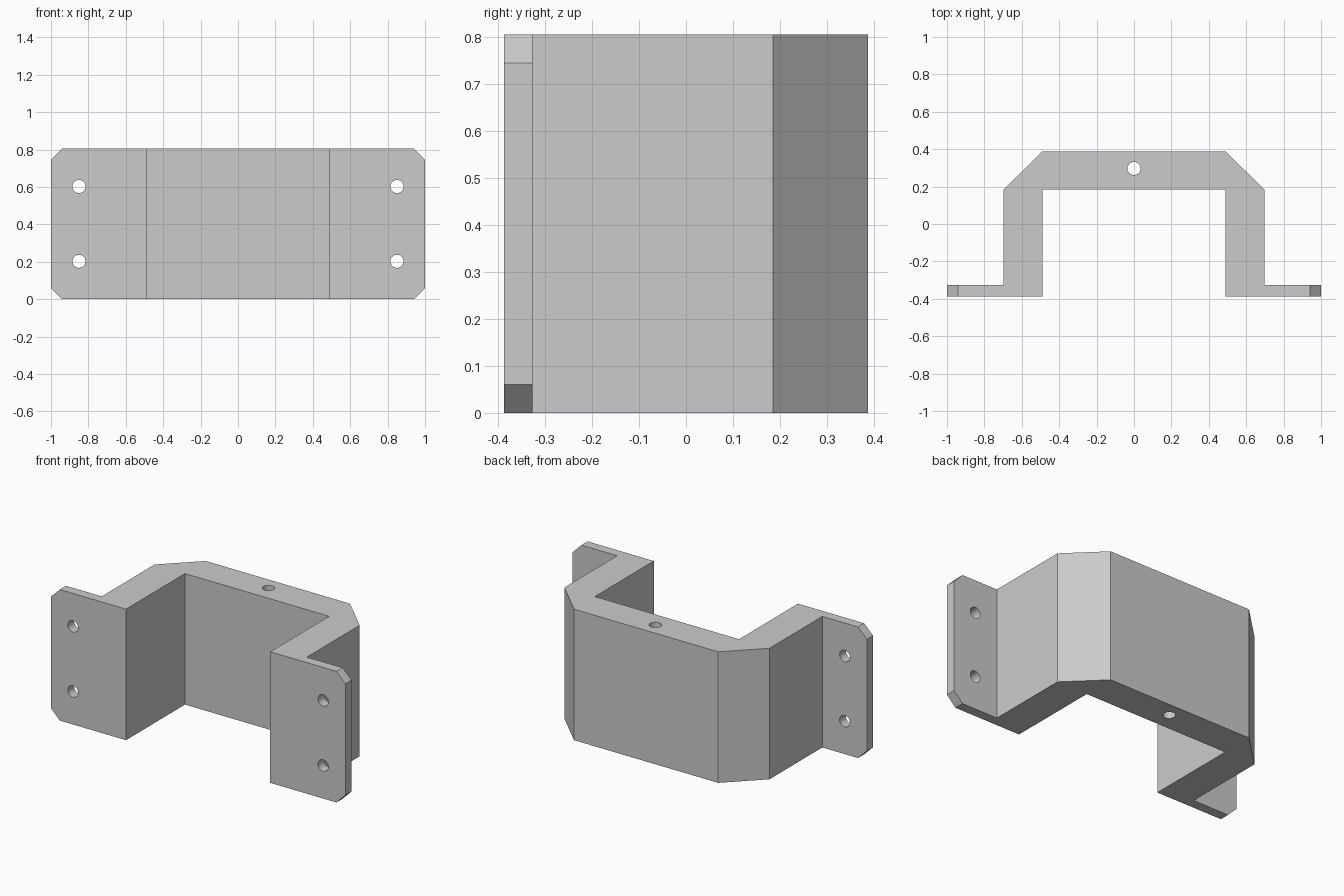
import bpy, bmesh, math
from mathutils import Matrix

cube = bpy.data.objects.get("Cube")
if cube:
    bpy.data.objects.remove(cube, do_unlink=True)

HEIGHT = 0.805
DEPTH = 0.387       # half of the y extent
FLANGE_Y = -0.327   # back face of the mounting flanges
INNER, OUTER = 0.49, 0.697
BRIDGE_Y = 0.185    # front face of the bridge
CORNER = 0.06
HOLE_R = 0.035

grey = bpy.data.materials.new("light grey")
grey.use_nodes = True
colour = (0.6, 0.6, 0.6, 1)
grey.diffuse_color = colour
grey.node_tree.nodes["Principled BSDF"].inputs["Base Color"].default_value = colour


def mesh_object(name, bm):
    bmesh.ops.recalc_face_normals(bm, faces=bm.faces)
    mesh = bpy.data.meshes.new(name)
    bm.to_mesh(mesh)
    bm.free()
    mesh.materials.append(grey)
    obj = bpy.data.objects.new(name, mesh)
    bpy.context.collection.objects.link(obj)
    return obj


# Bracket: mirrored hat profile extruded upwards
half = [(INNER, BRIDGE_Y), (INNER, -DEPTH), (1, -DEPTH), (1, FLANGE_Y),
        (OUTER, FLANGE_Y), (OUTER, BRIDGE_Y), (INNER, DEPTH)]
profile = half + [(-x, y) for x, y in reversed(half)]
bm = bmesh.new()
base = bm.faces.new([bm.verts.new((x, y, 0)) for x, y in profile])
top = bmesh.ops.extrude_face_region(bm, geom=[base])["geom"]
bmesh.ops.translate(bm, vec=(0, 0, HEIGHT),
                    verts=[v for v in top if isinstance(v, bmesh.types.BMVert)])

# Clipped outer corners of the flanges
corners = [e for e in bm.edges
           if all(abs(v.co.x) > 0.99 for v in e.verts)
           and abs(e.verts[0].co.z - e.verts[1].co.z) < 0.01]
bmesh.ops.bevel(bm, geom=corners, offset=CORNER, segments=1, affect='EDGES')
bracket = mesh_object("bracket", bm)

# Drill: four flange holes and one vertical hole through the bridge
bm = bmesh.new()


def add_drill(matrix, length):
    bmesh.ops.create_cone(bm, cap_ends=True, segments=32, radius1=HOLE_R,
                          radius2=HOLE_R, depth=length, matrix=matrix)


turn = Matrix.Rotation(math.pi / 2, 4, 'X')
for x in (-0.85, 0.85):
    for dz in (-0.2, 0.2):
        add_drill(Matrix.Translation((x, -0.357, HEIGHT / 2 + dz)) @ turn, 0.2)
add_drill(Matrix.Translation((0, 0.297, HEIGHT / 2)), HEIGHT + 0.2)
drill = mesh_object("hole_cutter", bm)
drill.hide_render = True

cut = bracket.modifiers.new("holes", 'BOOLEAN')
cut.operation = 'DIFFERENCE'
cut.solver = 'EXACT'
cut.object = drill

bpy.ops.object.select_all(action='DESELECT')
bracket.select_set(True)
bpy.context.view_layer.objects.active = bracket
bpy.ops.object.modifier_apply(modifier=cut.name)
bpy.data.objects.remove(drill, do_unlink=True)
bpy.ops.object.shade_smooth_by_angle(angle=math.radians(30))
